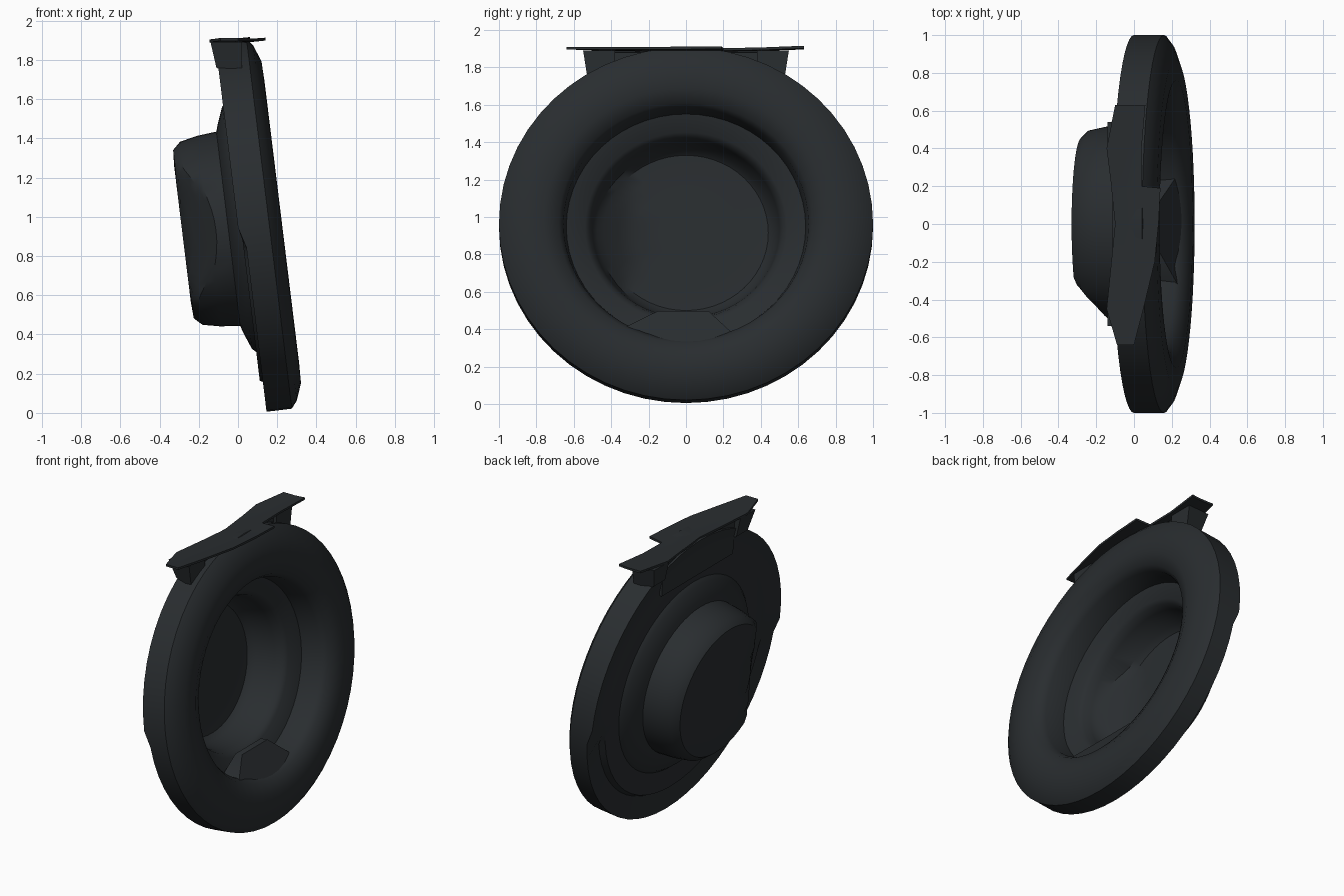
import bpy, bmesh, math
from mathutils import Matrix, Vector

if "Cube" in bpy.data.objects:
    bpy.data.objects.remove(bpy.data.objects["Cube"])

SEG = 56
TILT = Matrix.Translation((0, 0, 0.945)) @ Matrix.Rotation(math.radians(-7), 4, 'Y')

mat = bpy.data.materials.new("dark_rubber")
mat.diffuse_color = (0.022, 0.026, 0.029, 1)
mat.use_nodes = True
mat.node_tree.nodes["Principled BSDF"].inputs["Base Color"].default_value = mat.diffuse_color


def finish(name, bm, angle=35):
    bmesh.ops.remove_doubles(bm, verts=bm.verts, dist=1e-5)
    bmesh.ops.recalc_face_normals(bm, faces=bm.faces)
    me = bpy.data.meshes.new(name)
    bm.to_mesh(me)
    bm.free()
    ob = bpy.data.objects.new(name, me)
    bpy.context.collection.objects.link(ob)
    me.materials.append(mat)
    bpy.ops.object.select_all(action='DESELECT')
    ob.select_set(True)
    bpy.context.view_layer.objects.active = ob
    bpy.ops.object.shade_smooth_by_angle(angle=math.radians(angle))
    return ob


def prism(name, bottom, top):
    """Solid between two matching outlines."""
    bm = bmesh.new()
    a = [bm.verts.new(p) for p in bottom]
    b = [bm.verts.new(p) for p in top]
    n = len(a)
    bm.faces.new(a)
    bm.faces.new(b[::-1])
    for i in range(n):
        j = (i + 1) % n
        bm.faces.new((a[i], a[j], b[j], b[i]))
    return finish(name, bm)


# Ring and cup: profile (radius, depth along axis), swept around x
inner = [(0, -.25), (.15, -.25), (.27, -.25), (.36, -.25), (.44, -.245), (.475, -.21),
         (.50, -.08), (.515, -.03), (.54, -.01), (.64, .02), (.655, .15), (.68, .19),
         (.76, .225), (.87, .222), (.96, .19), (1.0, .16)]
back = [(1.0, .0), (.85, .02), (.83, .015), (.68, .02), (.655, -.005), (.56, -.04),
        (.525, -.05), (.515, -.15), (.495, -.24), (.455, -.28), (.37, -.285),
        (.28, -.285), (.15, -.285), (0, -.285)]
bm = bmesh.new()
rings = []
for side, profile in ((0, inner), (1, back)):
    for r, a in profile:
        ring = []
        for i in range(SEG):
            t = 2 * math.pi * i / SEG
            y, z, x = r * math.cos(t), 0.95 * r * math.sin(t), a
            # cup wall slants on one side
            if r < .53 and y < -.3:
                x = max(x, (-.285 if side else -.25) + (-.3 - y) * .8)
            # back of the rim is thinner on the lower part
            if side and r > .84 and z < -.1:
                x += .03
            ring.append(bm.verts.new((x, y, z)))
        rings.append(ring)
for p, q in zip(rings, rings[1:]):
    for i in range(SEG):
        j = (i + 1) % SEG
        bm.faces.new((p[i], p[j], q[j], q[i]))
bmesh.ops.remove_doubles(bm, verts=bm.verts, dist=1e-5)
bmesh.ops.dissolve_degenerate(bm, edges=bm.edges, dist=1e-5)
bmesh.ops.transform(bm, matrix=TILT, verts=bm.verts)
finish("ring_and_cup", bm)

# Lump that slopes from the ring into the bottom of the opening
outer = [(-.3, -.72), (.27, -.72), (.28, -.62), (.12, -.46), (-.15, -.46), (-.33, -.56)]
prism("lower_lip",
      [TILT @ Vector((.03, y, z)) for y, z in outer],
      [TILT @ Vector((.215 if z < -.7 else .17 if z < -.5 else .08, y, z)) for y, z in outer])

# Thin curved flap along the top: (y, back x, front x)
stations = [(-.64, -.09, .0), (-.45, -.145, .05), (-.2, -.12, .11), (0, -.10, .13),
            (.19, -.12, .14), (.20, -.12, .04), (.4, -.145, .04), (.63, -.10, .06)]
bm = bmesh.new()
rows = []
for y, x0, x1 in stations:
    row = []
    for i in range(5):
        x = x0 + (x1 - x0) * i / 4
        z = 1.898 + .012 * (abs(y) / .63) ** 2 + max(x, 0) * .1
        row.append((bm.verts.new((x, y, z)), bm.verts.new((x, y, z - .014))))
    rows.append(row)
for p, q in zip(rows, rows[1:]):
    for i in range(4):
        for s in (0, 1):
            bm.faces.new((p[i][s], p[i + 1][s], q[i + 1][s], q[i][s]))
    for i in (0, 4):
        bm.faces.new((p[i][0], q[i][0], q[i][1], p[i][1]))
for row in (rows[0], rows[-1]):
    for i in range(4):
        bm.faces.new((row[i][0], row[i + 1][0], row[i + 1][1], row[i][1]))
finish("top_flap", bm)

# Brackets joining the flap ends to the ring
for side, name in ((-1, "left_bracket"), (1, "right_bracket")):
    prism(name,
          [(-.11, side * .38, 1.76), (.02, side * .38, 1.70),
           (.02, side * .52, 1.70), (-.11, side * .50, 1.76)],
          [(-.14, side * .38, 1.89), (.02, side * .38, 1.89),
           (.02, side * .55, 1.89), (-.14, side * .54, 1.89)])

# Narrow backing strip behind the top of the ring
prism("top_backing",
      [(-.085, -.38, 1.64), (.0, -.38, 1.64), (.0, .38, 1.64), (-.085, .38, 1.64)],
      [(-.10, -.38, 1.89), (.0, -.38, 1.88), (.0, .38, 1.88), (-.10, .38, 1.89)])
